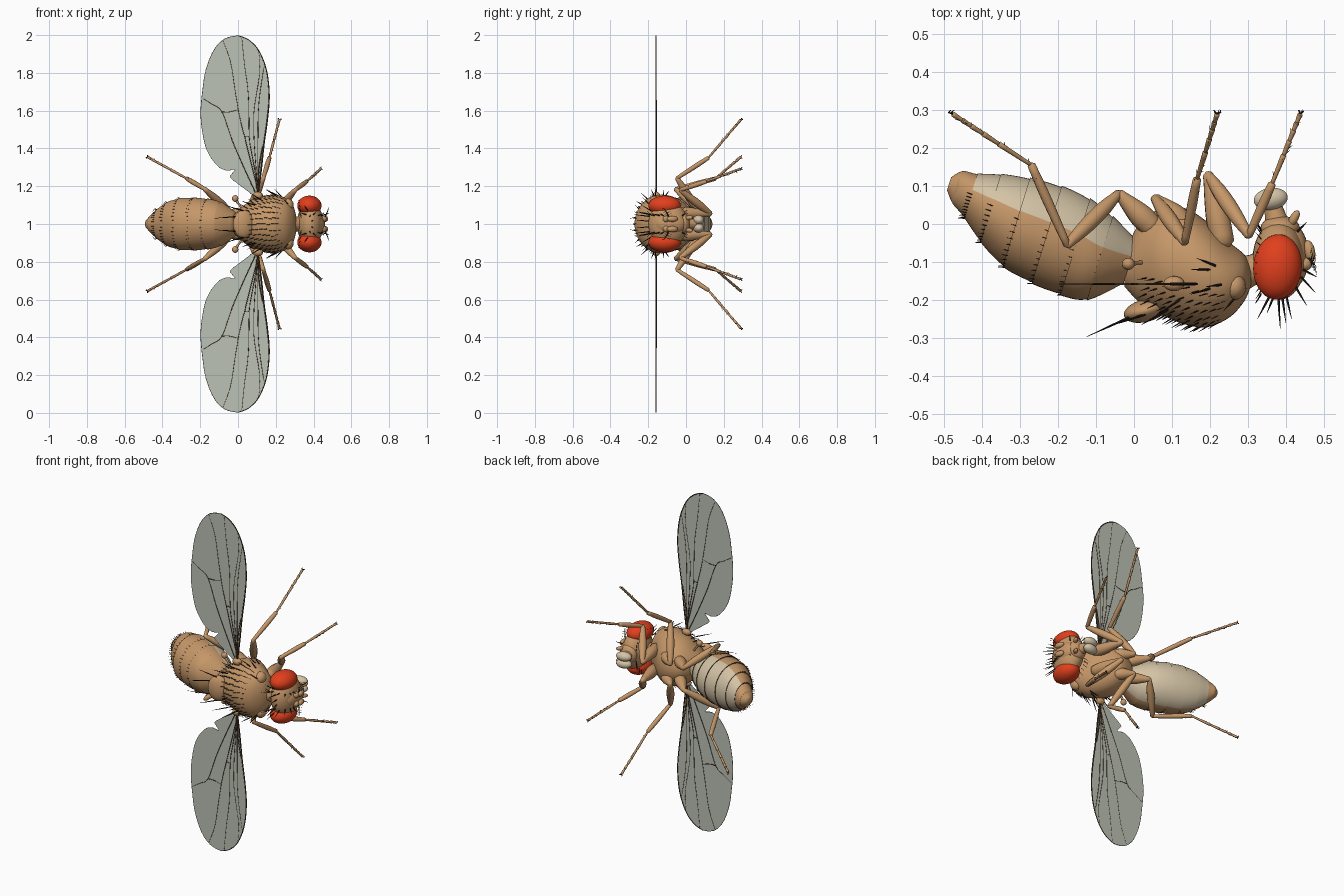
import bpy, bmesh, math, random
from mathutils import Vector, Matrix

if "Cube" in bpy.data.objects:
    bpy.data.objects.remove(bpy.data.objects["Cube"])

random.seed(4)
CENTRE = Vector((0, 0, 1))      # all parts use (x, y, w), w = sideways distance from the body plane


def mat(name, *c):
    m = bpy.data.materials.new(name)
    m.diffuse_color = (*c, 1)
    m.use_nodes = True
    m.node_tree.nodes["Principled BSDF"].inputs["Base Color"].default_value = m.diffuse_color
    return m


TAN = mat("tan", .56, .31, .14)
PALE = mat("pale", .66, .55, .38)
RED = mat("red", .75, .05, .012)
WING = mat("wing", .50, .54, .46)
DARK = mat("dark", .02, .014, .01)
VEIN = mat("vein", .07, .04, .022)


def finish(name, bm, mats, mirror=False):
    if mirror:
        d = bmesh.ops.duplicate(bm, geom=bm.verts[:] + bm.edges[:] + bm.faces[:])["geom"]
        for v in d:
            if isinstance(v, bmesh.types.BMVert):
                v.co.z = -v.co.z
    bmesh.ops.translate(bm, verts=bm.verts[:], vec=CENTRE)
    bmesh.ops.recalc_face_normals(bm, faces=bm.faces[:])
    me = bpy.data.meshes.new(name)
    for f in bm.faces:
        f.smooth = True
    bm.to_mesh(me)
    bm.free()
    me.set_sharp_from_angle(angle=math.radians(50))
    for m in mats:
        me.materials.append(m)
    ob = bpy.data.objects.new(name, me)
    bpy.context.collection.objects.link(ob)
    return ob


def spline(P, t):
    i = max(0, min(int(t), len(P) - 2))
    f = t - i
    a, b, c, d = P[max(i - 1, 0)], P[i], P[i + 1], P[min(i + 2, len(P) - 1)]
    return [.5 * (2 * q + (r - p) * f + (2 * p - 5 * q + 4 * r - s) * f * f + (3 * q - p - 3 * r + s) * f ** 3)
            for p, q, r, s in zip(a, b, c, d)]


def dense(P, sub):
    return [spline(P, i / sub) for i in range((len(P) - 1) * sub + 1)]


def skin(bm, rings, pick=None):
    R = [[bm.verts.new(p) for p in r] for r in rings]
    n = len(R[0])
    for i in range(len(R) - 1):
        for j in range(n):
            k = (j + 1) % n
            f = bm.faces.new((R[i][j], R[i][k], R[i + 1][k], R[i + 1][j]))
            f.material_index = pick(i, j) if pick else 0
    bm.faces.new(R[0])
    bm.faces.new(R[-1][::-1])


def tube(bm, pts, radii, n=10, m=0):
    pts = [Vector(p) for p in pts]
    rings = []
    for i, p in enumerate(pts):
        t = (pts[min(i + 1, len(pts) - 1)] - pts[max(i - 1, 0)]).normalized()
        a = t.cross(Vector((.31, .2, .93))).normalized()
        b = t.cross(a)
        rings.append([p + radii[i] * (a * math.cos(k * math.tau / n) + b * math.sin(k * math.tau / n))
                      for k in range(n)])
    skin(bm, rings, lambda i, j: m)


def limb(bm, a, b, radii, n=12):
    a, b = Vector(a), Vector(b)
    R = dense([(r,) for r in radii], 3)
    L = (b - a).length
    rr = [.3 * R[0][0]] + [r[0] for r in R] + [.3 * R[-1][0]]
    u = (b - a) / L
    pts = [a - u * R[0][0] * .6] + [a.lerp(b, i / (len(R) - 1)) for i in range(len(R))] + [b + u * R[-1][0] * .6]
    tube(bm, pts, rr, n)


def ball(bm, c, r, turn=0, seg=32):
    M = Matrix.Translation(c) @ Matrix.Rotation(turn, 4, 'Z') @ Matrix.Diagonal((*r, 1))
    bmesh.ops.create_uvsphere(bm, u_segments=seg, v_segments=seg // 2, radius=1, matrix=M)


def surf(st, tilt, t, th, k=1.0):
    # point on a lofted body; th = 0 is the belly, pi the back
    x, y, h, w = spline(st, t)
    c = h * k * math.cos(th)
    return Vector((x + c * math.sin(tilt), y + c * math.cos(tilt), w * k * math.sin(th)))


def bristle(bm, a, b, r=.0022):
    a, b = Vector(a), Vector(b)
    tube(bm, [a, a.lerp(b, .5), b], [r, r * .75, r * .15], 4)


# abdomen: overlapping rings, pale belly, dark seams
ABD = [(-.01, -.10, .06, .06), (-.09, -.09, .115, .115), (-.155, -.06, .132, .132), (-.23, -.028, .133, .138),
       (-.31, .005, .121, .135), (-.378, .043, .092, .113), (-.43, .075, .06, .075), (-.465, .097, .044, .042),
       (-.487, .106, .018, .018)]
N, TILT = 48, .3
rings, info = [], []
for i in range(len(ABD) - 1):
    for s in range(6):
        t = i + s / 5
        k = .985 + .03 * s / 5 if i < 7 else 1
        rings.append([surf(ABD, TILT, t, j * math.tau / N, k) for j in range(N)])
        info.append((i, s))


def abd_mat(r, j):
    i, s = info[r]
    if s == 5 and i < 6:
        return 2
    return 1 if i < 6 and math.cos((j + .5) * math.tau / N) > .24 else 0


bm = bmesh.new()
skin(bm, rings, abd_mat)
finish("abdomen", bm, [TAN, PALE, VEIN])

# thorax, shield behind it and neck
THX = [(-.025, -.12, .045, .045), (.02, -.10, .112, .088), (.07, -.10, .138, .128), (.13, -.11, .153, .148),
       (.19, -.132, .14, .155), (.25, -.147, .10, .138), (.29, -.142, .062, .1), (.308, -.138, .025, .045)]
bm = bmesh.new()
skin(bm, [[surf(THX, 0, i / 5, j * math.tau / 40) for j in range(40)] for i in range(36)])
finish("thorax", bm, [TAN])
bm = bmesh.new()
ball(bm, (.03, -.228, 0), (.058, .03, .075), .25)
finish("scutellum", bm, [TAN])
bm = bmesh.new()
limb(bm, (.28, -.13, 0), (.35, -.11, 0), [.05, .04, .05], 20)
finish("neck", bm, [TAN])
bm = bmesh.new()
ball(bm, (.105, -.157, .15), (.028, .02, .02), 0, 16)                # wing hinge
ball(bm, (.265, -.165, .1), (.03, .035, .035), 0, 16)                # shoulder
limb(bm, (.03, -.1, .07), (-.01, -.105, .125), [.008, .005, .008])   # balancer stalk
ball(bm, (-.015, -.105, .135), (.017, .016, .018), 0, 16)
finish("shoulders_and_halteres", bm, [TAN], True)

# head, face and mouthparts
bm = bmesh.new()
ball(bm, (.382, -.095, 0), (.07, .105, .118))
ball(bm, (.415, -.085, 0), (.045, .085, .06))
ball(bm, (.385, -.012, 0), (.052, .034, .055))
limb(bm, (.38, -.01, 0), (.365, .05, 0), [.034, .028, .024], 20)
finish("head", bm, [TAN])
bm = bmesh.new()
ball(bm, (.378, -.113, .097), (.064, .086, .053), -.08, 48)
finish("eyes", bm, [RED], True)
bm = bmesh.new()
ball(bm, (.36, .066, .021), (.045, .029, .026), .15)
finish("labella", bm, [PALE], True)
bm = bmesh.new()
ball(bm, (.45, -.105, .026), (.02, .018, .018), 0, 16)
ball(bm, (.462, -.072, .027), (.015, .03, .016), .2, 16)
limb(bm, (.41, -.005, .03), (.43, .03, .035), [.007, .012, .009])
finish("antennae_and_palps", bm, [TAN], True)

# legs: coxa start, femur start, knee, ankle, tip
LEGS = {"front_legs": ((.235, -.05, .06), (.195, .13, .055), (.303, -.03, .18), (.363, .105, .225), (.438, .29, .292)),
        "middle_legs": ((.13, 0, .06), (.055, .068, .06), (.134, -.047, .243), (.166, .118, .35), (.219, .29, .552)),
        "hind_legs": ((.05, -.01, .05), (-.04, .08, .065), (-.176, -.055, .185), (-.27, .155, .24), (-.478, .29, .354))}
claws = bmesh.new()
hair = bmesh.new()
for name, (c, f, k, a, e) in LEGS.items():
    bm = bmesh.new()
    limb(bm, c, f, [.03, .032, .024, .014])
    limb(bm, f, k, [.012, .019, .021, .018, .012])
    limb(bm, k, a, [.010, .012, .013, .011])
    a, e = Vector(a), Vector(e)
    cuts = [0, .42, .62, .77, .88, 1]
    for s, t in zip(cuts, cuts[1:]):
        limb(bm, a.lerp(e, s), a.lerp(e, t - .01), [.0055, .0065, .0075], 8)
    finish(name, bm, [TAN], True)
    u = (e - a).normalized()
    side = u.cross(Vector((0, 1, 0))).normalized()
    for s in (-1, 1):
        tube(claws, [e, e + u * .008 + side * s * .008, e + Vector((0, .01, 0)) + side * s * .009],
             [.003, .0025, .001], 5)
    for i in range(26):                                              # fine leg hairs
        p = a.lerp(e, i / 26) if i % 2 else Vector(k).lerp(a, i / 26)
        o = Vector([random.uniform(-1, 1) for _ in range(3)]).normalized()
        bristle(hair, p + o * .004, p + o * .014 + u * .012, .0012)
finish("claws", claws, [DARK], True)
finish("leg_hairs", hair, [DARK], True)

# wings: thin blades
Y = -.158
EDGE = [(.105, .15), (.122, .28), (.137, .42), (.155, .55), (.165, .68), (.15, .815), (.108, .92), (.055, .975),
        (0, .997), (-.07, .98), (-.128, .92), (-.17, .815), (-.187, .71), (-.197, .6), (-.19, .5), (-.164, .39),
        (-.11, .31), (-.06, .284), (-.015, .29), (-.035, .262), (-.04, .245), (.01, .206), (.085, .15)]
bm = bmesh.new()
blade = [(x, w) for x, w in dense(EDGE, 4)]
for y0 in (0,):
    lo = [(x, Y - .001, w) for x, w in blade]
    hi = [(x, Y + .001, w) for x, w in blade]
    skin(bm, [lo, hi])
finish("wings", bm, [WING], True)

# wing veins
VEINS = [(EDGE[:9], .0045),
         ([(.105, .16), (.105, .3), (.108, .6), (.128, .77), (.143, .855)], .003),
         ([(.105, .17), (.095, .3), (.085, .45), (.085, .6), (.115, .8), (.11, .91)], .0028),
         ([(.105, .2), (.075, .36), (.06, .46), (.055, .68), (.035, .84), (.02, .985)], .003),
         ([(.1, .2), (.06, .36), (.035, .46), (.008, .57), (-.016, .71), (-.04, .86), (-.08, .97)], .003),
         ([(.09, .17), (.03, .3), (-.03, .44), (-.085, .593), (-.14, .635), (-.187, .665)], .003),
         ([(-.085, .593), (-.05, .592), (.002, .605)], .003),
         ([(.035, .46), (.048, .462), (.06, .46)], .003),
         ([(.105, .2), (.112, .3), (.13, .41)], .005),
         ([(.105, .13), (.1, .2), (.095, .27)], .006),
         (EDGE[8:], .0014)]
bm = bmesh.new()
for P, r in VEINS:
    pts = [(x, Y, w) for x, w in dense(P, 4)]
    tube(bm, pts, [r * (1 - .5 * i / len(pts)) for i in range(len(pts))], 6)
finish("wing_veins", bm, [VEIN], True)

# small bristles on back and abdomen
bm = bmesh.new()
for row in range(-6, 7):
    for i in range(13):
        t = 1.3 + i * .4 + (row % 2) * .15
        th = math.pi + row * .2 + random.uniform(-.03, .03)
        p = surf(THX, 0, t, th)
        o = (p - Vector((p.x, -.11, 0))).normalized()
        bristle(bm, p - o * .003, p + o * .013 + Vector((-.026, 0, 0)), .002)
for i in range(1, 7):
    for j in range(-11, 12):
        p = surf(ABD, TILT, i - .08, math.pi + j * .15, 1.01)
        o = (p - Vector(spline(ABD, i)[:2] + [0])).normalized()
        bristle(bm, p - o * .002, p + o * .004 + Vector((-.017, .006, 0)), .0014)
finish("small_bristles", bm, [DARK])

# long bristles on scutellum, thorax sides and head
LONG = [((.0, -.24, .04), (-.125, -.297, .03)), ((.03, -.238, .068), (-.07, -.27, .1)),
        ((.09, -.225, .1), (.02, -.265, .12)), ((.12, -.2, .13), (.06, -.24, .165)),
        ((.2, -.17, .15), (.15, -.185, .185)), ((.23, -.16, .145), (.19, -.165, .19)),
        ((.2, -.12, .15), (.15, -.12, .18)), ((.215, -.11, .148), (.165, -.09, .175)),
        ((.27, -.19, .1), (.235, -.23, .14)), ((.36, -.185, .05), (.325, -.25, .06)),
        ((.38, -.19, .04), (.385, -.275, .05)), ((.4, -.185, .05), (.415, -.25, .065)),
        ((.39, -.19, .015), (.4, -.26, .02)), ((.37, -.185, .07), (.35, -.235, .1)),
        ((.425, -.165, .045), (.455, -.215, .055)), ((.44, -.14, .045), (.477, -.18, .055)),
        ((.445, -.12, .045), (.482, -.14, .055)), ((.46, -.09, .035), (.482, -.115, .085)),
        ((.43, -.02, .045), (.455, .005, .06))]
bm = bmesh.new()
for a, b in LONG:
    bristle(bm, a, b, .0035)
for i in range(14):                                                  # fringe behind the eyes and cheeks
    th = -.3 + i * .27
    p = Vector((.335, -.1 + .085 * math.cos(th), .03 + .075 * abs(math.sin(th))))
    bristle(bm, p, p + Vector((-.015, .025 * math.cos(th), .025)), .002)
for i in range(8):                                                   # feathered antenna rays
    p = Vector((.462 + .002 * i, -.09 - .003 * i, .035 + .006 * i))
    bristle(bm, p, p + Vector((.006, (-1) ** i * .025, .012)), .0012)
finish("long_bristles", bm, [DARK], True)
